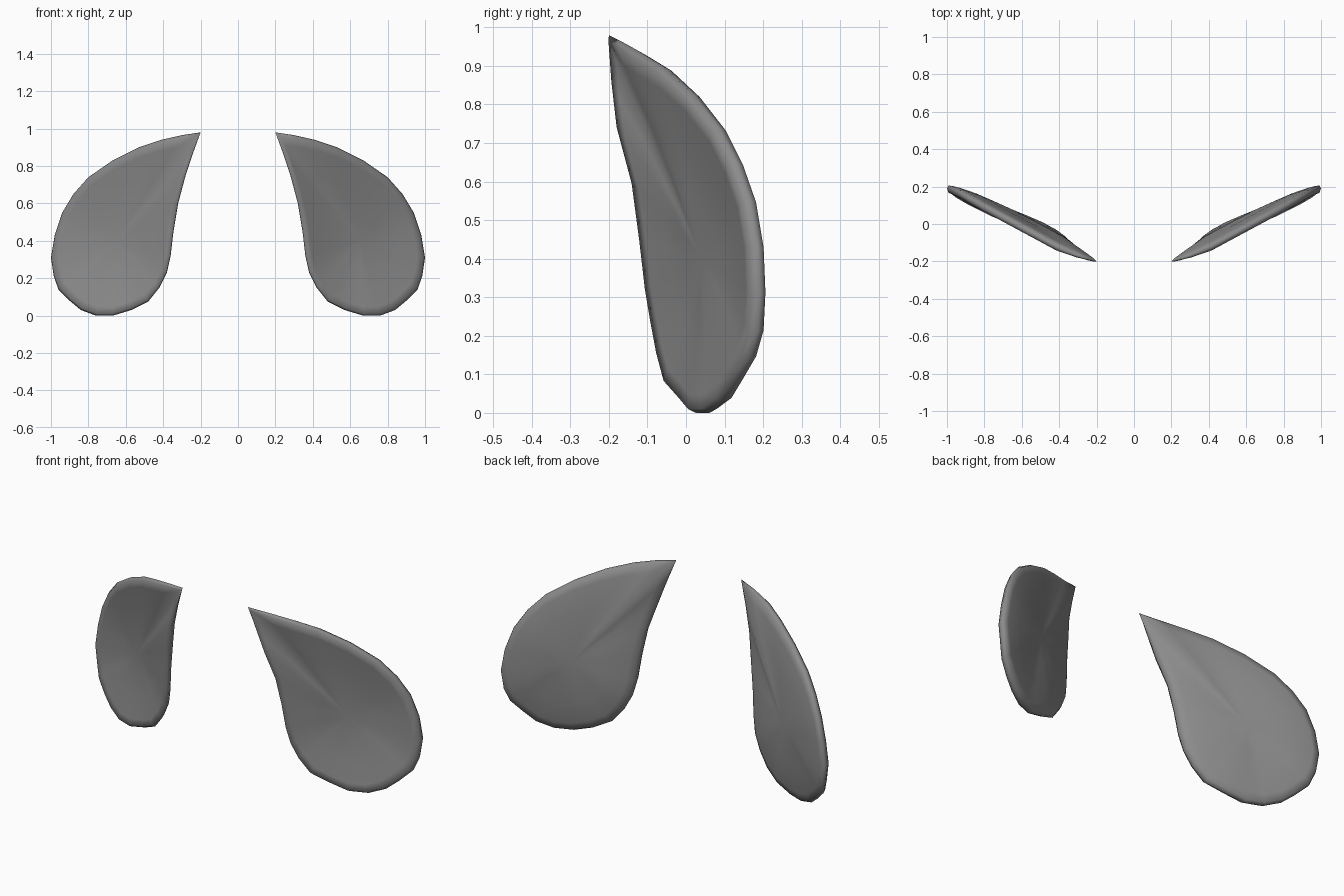
import bpy
import bmesh
from mathutils import Vector

cube = bpy.data.objects.get("Cube")
if cube:
    bpy.data.objects.remove(cube, do_unlink=True)

# Single flat grey
grey = bpy.data.materials.new("mid_grey")
grey.use_nodes = True
colour = (0.26, 0.26, 0.26, 1.0)
grey.diffuse_color = colour
shader = next(n for n in grey.node_tree.nodes if n.type == "BSDF_PRINCIPLED")
shader.inputs["Base Color"].default_value = colour

# Teardrop rim, from the pointed tip around the outer side and back up
RIM = [Vector(p) for p in (
    (.2, -.2, .98), (.3, -.17, .965), (.41, -.125, .94), (.53, -.06, .9),
    (.67, .015, .83), (.8, .085, .74), (.88, .13, .65), (.94, .165, .55),
    (.98, .185, .43), (1, .19, .31), (.985, .185, .21), (.96, .165, .14),
    (.9, .13, .08), (.84, .1, .03), (.76, .06, 0), (.67, .025, 0),
    (.57, 0, .03), (.48, -.04, .075), (.42, -.06, .15), (.38, -.075, .23),
    (.36, -.09, .32), (.345, -.105, .45), (.32, -.125, .6),
    (.28, -.165, .75), (.24, -.185, .87))]
CENTRE = Vector((.65, .035, .4))

# Inset rings as (scale towards the centre, depth offset)
FRONT = ((.975, -.02), (.88, -.016), (.6, 0), (.3, .005))
BACK = ((.975, .02), (.88, .029), (.6, .04), (.3, .042))


def build_petal(name, side):
    bm = bmesh.new()

    def add(point):
        return bm.verts.new((point.x * side, point.y, point.z))

    def bridge(a, b):
        for i in range(len(a)):
            j = (i + 1) % len(a)
            bm.faces.new((a[i], a[j], b[j], b[i]))

    rim = [add(p) for p in RIM]
    # Dished front and domed back share the rim
    for rings in (FRONT, BACK):
        previous = rim
        for scale, offset in rings:
            ring = []
            for p in RIM:
                q = CENTRE.lerp(p, scale)
                # Thin the shell towards its point
                thin = min(1, .3 + 3 * (q - RIM[0]).length)
                ring.append(add(q + Vector((0, offset * thin, 0))))
            bridge(previous, ring)
            previous = ring
        hub = add(CENTRE + Vector((0, rings[-1][1], 0)))
        for i in range(len(previous)):
            bm.faces.new((previous[i - 1], previous[i], hub))

    bmesh.ops.recalc_face_normals(bm, faces=bm.faces)
    for face in bm.faces:
        face.smooth = True
    mesh = bpy.data.meshes.new(name)
    bm.to_mesh(mesh)
    bm.free()
    mesh.materials.append(grey)
    obj = bpy.data.objects.new(name, mesh)
    bpy.context.collection.objects.link(obj)


build_petal("left_petal", 1)
build_petal("right_petal", -1)
